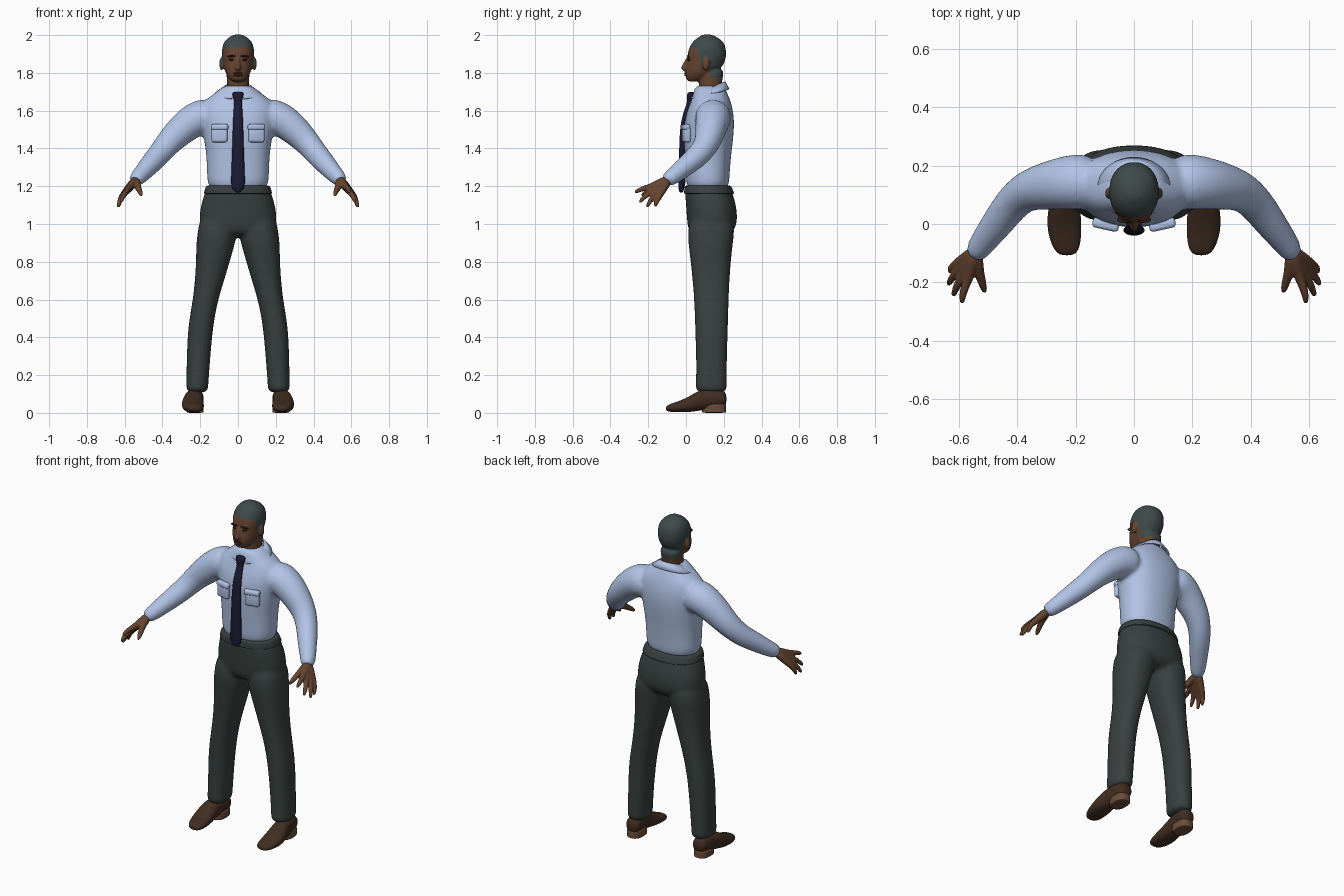
import bpy, bmesh, math
from mathutils import Vector

if "Cube" in bpy.data.objects:
    bpy.data.objects.remove(bpy.data.objects["Cube"], do_unlink=True)

SIDES = 16


def material(name, r, g, b):
    mat = bpy.data.materials.new(name)
    mat.use_nodes = True
    mat.diffuse_color = (r, g, b, 1)
    bsdf = next(n for n in mat.node_tree.nodes if n.type == "BSDF_PRINCIPLED")
    bsdf.inputs["Base Color"].default_value = (r, g, b, 1)
    return mat


shirt_blue = material("shirt blue", .44, .55, .79)
trouser_grey = material("trouser grey", .04, .052, .05)
hair_grey = material("hair grey", .05, .068, .07)
skin_brown = material("skin brown", .13, .058, .03)
lip_brown = material("dark skin", .075, .03, .017)
brow_dark = material("brow dark", .03, .016, .011)
shoe_brown = material("shoe brown", .052, .027, .015)
heel_brown = material("heel brown", .15, .075, .042)
tie_navy = material("tie navy", .011, .011, .035)


def loft(bm, rings, power=2.3):
    """Skin a closed tube through (centre, half width, half depth) rings."""
    loops = []
    for c, u, v in rings:
        loop = []
        for i in range(SIDES):
            t = math.tau * i / SIDES
            a, b = math.cos(t), math.sin(t)
            a = math.copysign(abs(a) ** (2 / power), a)
            b = math.copysign(abs(b) ** (2 / power), b)
            loop.append(bm.verts.new(c + (u * a + v * b) * 1.02))
        loops.append(loop)
    for low, high in zip(loops, loops[1:]):
        for i in range(SIDES):
            j = (i + 1) % SIDES
            bm.faces.new((low[i], low[j], high[j], high[i]))
    bm.faces.new(loops[0])
    bm.faces.new(loops[-1])


def stack(bm, rows, side=1, power=2.3):
    """Horizontal slices: z, centre x, half width, front y, back y."""
    loft(bm, [(Vector((side * x, (f + b) / 2, z)), Vector((w, 0, 0)),
               Vector((0, (b - f) / 2, 0))) for z, x, w, f, b in rows], power)


def tube(bm, path, side=1):
    """Round limb through x, y, z, radius points."""
    pts = [Vector((side * x, y, z)) for x, y, z, r in path]
    rings = []
    for i, p in enumerate(pts):
        d = pts[min(i + 1, len(pts) - 1)] - pts[max(i - 1, 0)]
        u = d.cross(Vector((0, 0, 1))).normalized()
        v = u.cross(d).normalized()
        rings.append((p, u * path[i][3], v * path[i][3]))
    loft(bm, rings, 2)


def ball(bm, centre, size):
    made = bmesh.ops.create_uvsphere(bm, u_segments=SIDES, v_segments=10, radius=1)
    for v in made["verts"]:
        v.co = Vector([c + s * k for c, s, k in zip(centre, size, v.co)])


def finish(bm, name, mat, voxel=0, relax=4, subdivide=2):
    """Turn the bmesh into a smooth object, fusing its pieces if voxel is set."""
    bmesh.ops.recalc_face_normals(bm, faces=bm.faces)
    for f in bm.faces:
        f.smooth = True
    mesh = bpy.data.meshes.new(name)
    bm.to_mesh(mesh)
    bm.free()
    obj = bpy.data.objects.new(name, mesh)
    bpy.context.collection.objects.link(obj)
    mesh.materials.append(mat)
    if subdivide:
        obj.modifiers.new("Subdivide", "SUBSURF").levels = subdivide
        obj.modifiers[0].render_levels = subdivide
    if voxel:
        fuse = obj.modifiers.new("Fuse", "REMESH")
        fuse.mode = "VOXEL"
        fuse.voxel_size = voxel
        fuse.use_smooth_shade = True
        soft = obj.modifiers.new("Relax", "SMOOTH")
        soft.factor = .5
        soft.iterations = relax
    return obj


# Shirt: torso fused with both sleeves
bm = bmesh.new()
stack(bm, [(1.16, 0, .155, .005, .225), (1.25, 0, .165, 0, .23),
           (1.35, 0, .165, -.005, .237), (1.45, 0, .18, -.012, .25),
           (1.53, 0, .19, -.01, .256), (1.6, 0, .2, .005, .25),
           (1.655, 0, .18, .03, .235), (1.7, 0, .11, .04, .215),
           (1.74, 0, .072, .05, .2)])
sleeve = [(.12, .145, 1.575, .1), (.22, .145, 1.565, .094), (.3, .13, 1.5, .083),
          (.37, .115, 1.43, .069), (.42, .07, 1.365, .062), (.47, 0, 1.31, .055),
          (.52, -.065, 1.255, .045), (.553, -.115, 1.222, .038)]
for s in (-1, 1):
    tube(bm, sleeve, s)
finish(bm, "shirt", shirt_blue, .011, 6)

# Folded collar, open at the throat
bm = bmesh.new()
pairs = []
for i in range(33):
    t = .28 + (math.tau - .56) * i / 32
    sn, cs = math.sin(t), math.cos(t)
    pairs.append((bm.verts.new((.07 * sn, .128 - .08 * cs, 1.725 - .03 * cs)),
                  bm.verts.new((.125 * sn, .125 - .105 * cs, 1.69 - .025 * cs))))
for (a, b), (c, d) in zip(pairs, pairs[1:]):
    bm.faces.new((a, b, d, c))
collar = finish(bm, "collar", shirt_blue, subdivide=0)
collar.modifiers.new("Thickness", "SOLIDIFY").thickness = .008

# Chest pockets with flaps
for s, side in ((-1, "right"), (1, "left")):
    for part, z, w, h, y in (("pocket", 1.475, .085, .085, .002), ("flap", 1.513, .092, .032, -.002)):
        bm = bmesh.new()
        bmesh.ops.create_cube(bm, size=1)
        for v in bm.verts:
            v.co.x *= w
            v.co.y *= .035
            v.co.z *= h
        obj = finish(bm, f"{side}_{part}", shirt_blue, subdivide=0)
        obj.location = (s * .097, y, z)
        obj.rotation_euler.z = s * .22
        bevel = obj.modifiers.new("Round", "BEVEL")
        bevel.width = .012
        bevel.segments = 3

# Tie with knot and pointed blade
bm = bmesh.new()
stack(bm, [(1.7, 0, .03, .01, .045), (1.685, 0, .03, .005, .045), (1.65, 0, .02, .006, .04),
           (1.64, 0, .02, .004, .035), (1.58, 0, .025, -.018, .015), (1.5, 0, .028, -.034, 0),
           (1.35, 0, .032, -.037, 0), (1.22, 0, .038, -.04, 0), (1.19, 0, .034, -.04, -.01),
           (1.165, 0, .01, -.036, -.015)], power=2)
finish(bm, "tie", tie_navy)

# Trousers: hips fused with both legs
bm = bmesh.new()
stack(bm, [(1.2, 0, .167, -.003, .236), (1.15, 0, .18, -.004, .25), (1.1, 0, .197, 0, .265),
           (1.03, 0, .206, .005, .273), (.97, 0, .2, .01, .262), (.93, 0, .15, .04, .21)])
leg = [(1.05, .11, .09, .02, .25), (.95, .11, .104, .01, .256), (.9, .118, .103, .012, .248),
       (.8, .133, .089, .025, .237), (.7, .151, .077, .035, .23), (.6, .172, .067, .043, .226),
       (.5, .191, .066, .047, .223), (.4, .203, .065, .05, .22), (.25, .211, .061, .055, .216),
       (.14, .216, .058, .052, .216), (.105, .216, .057, .05, .216)]
for s in (-1, 1):
    stack(bm, leg, s)
finish(bm, "trousers", trouser_grey, .011, 5)

# Waistband
bm = bmesh.new()
stack(bm, [(1.157, 0, .178, -.008, .253), (1.162, 0, .182, -.011, .256),
           (1.185, 0, .175, -.009, .246), (1.2, 0, .17, -.007, .24), (1.206, 0, .16, 0, .23)])
finish(bm, "waistband", trouser_grey)

# Shoes: slices along the foot (y, centre x, half width, bottom, top), and heel blocks
foot = [(-.108, .23, .022, .014, .032), (-.09, .231, .043, .005, .046), (-.04, .237, .057, .003, .06),
        (.02, .24, .059, .004, .088), (.07, .238, .051, .012, .12), (.12, .231, .046, .02, .13),
        (.18, .226, .046, .03, .125), (.216, .225, .036, .035, .11)]
for s, side in ((-1, "right"), (1, "left")):
    bm = bmesh.new()
    loft(bm, [(Vector((s * x, y, (lo + hi) / 2)), Vector((w, 0, 0)),
               Vector((0, 0, (hi - lo) / 2))) for y, x, w, lo, hi in foot])
    finish(bm, side + "_shoe", shoe_brown)
    bm = bmesh.new()
    stack(bm, [(z, .227, .045, .085, .212) for z in (0, .004, .04, .05)], s, 2.6)
    finish(bm, side + "_heel", heel_brown)

# Hands: each finger runs from wrist through knuckle to tip
wrist = Vector((.54, -.095, 1.235))
tips = [(.59, -.275, 1.165), (.62, -.25, 1.11), (.637, -.21, 1.085), (.63, -.165, 1.088)]
for s, side in ((-1, "right"), (1, "left")):
    bm = bmesh.new()
    for i, tip in enumerate(tips):
        knuckle = Vector((.57, -.19, 1.195)).lerp(Vector((.612, -.14, 1.15)), i / 3)
        bend = knuckle.lerp(Vector(tip), .55) + Vector((.006, 0, .008))
        tube(bm, [(*wrist, .026), (*wrist.lerp(knuckle, .5), .022), (*knuckle, .017),
                  (*bend, .013), (*tip, .009)], s)
    tube(bm, [(*wrist, .024), (.535, -.155, 1.205, .019), (.522, -.195, 1.18, .015),
              (.51, -.238, 1.148, .01)], s)
    finish(bm, side + "_hand", skin_brown, .005, 3)

# Head: skull, neck, nose and ears fused together
bm = bmesh.new()
stack(bm, [(1.752, 0, .03, .01, .07), (1.772, 0, .05, -.002, .11), (1.8, 0, .066, -.005, .155),
           (1.83, 0, .076, -.002, .19), (1.86, 0, .081, .006, .207), (1.89, 0, .085, .008, .213),
           (1.92, 0, .086, .012, .212), (1.95, 0, .08, .025, .206), (1.975, 0, .066, .045, .188),
           (1.993, 0, .042, .072, .155), (2.004, 0, .018, .09, .135)], power=2.15)
stack(bm, [(1.68, 0, .06, .07, .185), (1.74, 0, .057, .068, .187), (1.78, 0, .06, .068, .197),
           (1.83, 0, .064, .08, .2)])
stack(bm, [(1.89, 0, .009, .002, .04), (1.85, 0, .012, -.014, .04), (1.83, 0, .019, -.03, .04),
           (1.815, 0, .018, -.022, .04), (1.808, 0, .01, -.01, .04)], power=2)
for s in (-1, 1):
    ball(bm, (s * .087, .105, 1.848), (.012, .021, .036))
    ball(bm, (s * .032, .02, 1.887), (.028, .012, .008))
head = finish(bm, "head", skin_brown, .006, 4)
bpy.context.view_layer.objects.active = head
for mod in list(head.modifiers):
    bpy.ops.object.modifier_apply(modifier=mod.name)


def hairline(x, y):
    """Lowest height of hair around the head."""
    if y < .065:
        return 1.938 - 2 * x * x
    if y < .078:
        return 1.9
    if y < .092:
        return 1.84
    return 1.88 if y < .128 else 1.775


head.data.materials.append(hair_grey)
for f in head.data.polygons:
    x, y, z = f.center
    f.material_index = int(z > hairline(x, y))

# Eyebrows, eyes and lips
bm = bmesh.new()
for s in (-1, 1):
    ball(bm, (s * .033, .014, 1.889), (.025, .01, .005))
    ball(bm, (s * .032, .019, 1.869), (.015, .012, .006))
finish(bm, "brows_and_eyes", brow_dark, subdivide=0)
bm = bmesh.new()
for z in (1.798, 1.787):
    ball(bm, (0, .004, z), (.027, .014, .0055))
finish(bm, "lips", lip_brown, subdivide=0)
